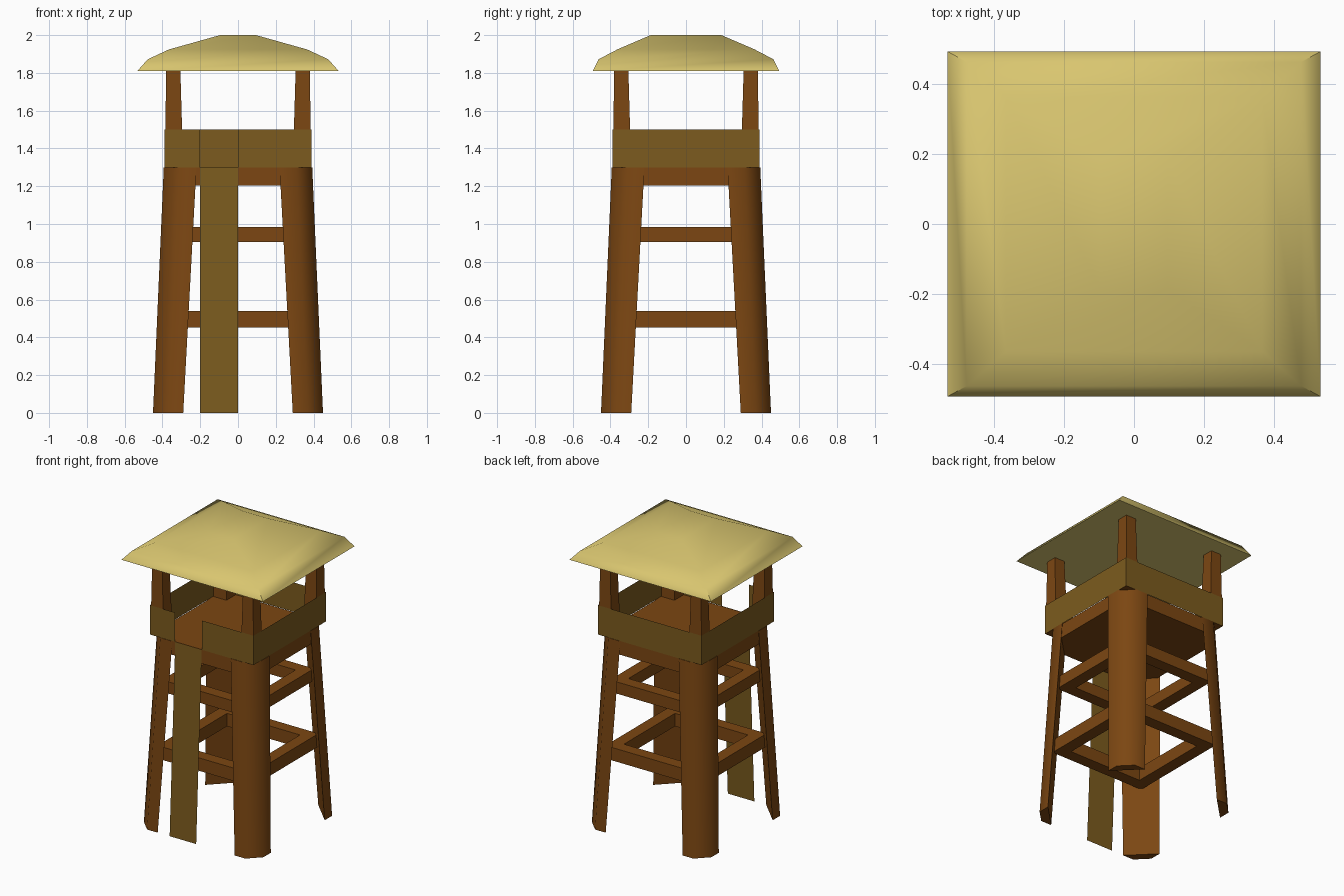
import bpy, bmesh, math

if "Cube" in bpy.data.objects:
    bpy.data.objects.remove(bpy.data.objects["Cube"])


def material(name, rgb):
    m = bpy.data.materials.new(name)
    m.diffuse_color = (*rgb, 1)
    m.use_nodes = True
    m.node_tree.nodes["Principled BSDF"].inputs["Base Color"].default_value = m.diffuse_color
    return m


WOOD = material("wood", (0.20, 0.062, 0.006))
BOARD = material("board", (0.20, 0.105, 0.013))
THATCH = material("thatch", (0.69, 0.56, 0.16))


def finish(name, bm, mat, smooth=None):
    bmesh.ops.recalc_face_normals(bm, faces=bm.faces)
    me = bpy.data.meshes.new(name)
    bm.to_mesh(me)
    bm.free()
    me.materials.append(mat)
    ob = bpy.data.objects.new(name, me)
    bpy.context.collection.objects.link(ob)
    if smooth:
        bpy.context.view_layer.objects.active = ob
        ob.select_set(True)
        bpy.ops.object.shade_smooth_by_angle(angle=math.radians(smooth))
        ob.select_set(False)
    return ob


def loft(name, rings, mat, smooth=None):
    """Capped solid through a list of (z, xy outline)."""
    bm = bmesh.new()
    loops = [[bm.verts.new((x, y, z)) for x, y in pts] for z, pts in rings]
    n = len(loops[0])
    for a, b in zip(loops, loops[1:]):
        for i in range(n):
            j = (i + 1) % n
            bm.faces.new((a[i], a[j], b[j], b[i]))
    bm.faces.new(loops[0])
    bm.faces.new(loops[-1])
    return finish(name, bm, mat, smooth)


def rect(x0, x1, y0, y1):
    return [(x0, y0), (x1, y0), (x1, y1), (x0, y1)]


def panel(name, corners, mat):
    bm = bmesh.new()
    bm.faces.new([bm.verts.new(c) for c in corners])
    return finish(name, bm, mat)


def leg_section(inner, mid, outer, sx, sy):
    pts = [(outer, inner), (outer, mid), (mid, outer), (inner, outer)]
    return [(x * sx, y * sy) for x, y in pts]


# Four splayed legs with a flat inner face, and the roof posts above them
for sx, side in ((-1, "left"), (1, "right")):
    for sy, end in ((-1, "front"), (1, "back")):
        loft(f"{end}_{side}_leg",
             [(0, leg_section(0.29, 0.37, 0.45, sx, sy)),
              (1.3, leg_section(0.22, 0.31, 0.393, sx, sy))], WOOD, 50)
        post = []
        for z, a, b in ((1.3, 0.29, 0.388), (1.81, 0.305, 0.38)):
            post.append((z, rect(a * sx, b * sx, a * sy, b * sy)))
        loft(f"{end}_{side}_post", post, WOOD)

# Two levels of cross bars
C, I = 0.357, 0.275
for level, z0, z1 in (("lower", 0.452, 0.54), ("upper", 0.905, 0.985)):
    k = 0 if level == "lower" else 0.02
    c, i = C - k, I - k
    for s, end, side in ((-1, "front", "left"), (1, "back", "right")):
        ys, xs = sorted((s * i, s * c)), sorted((s * i, s * c))
        bar = rect(-c, c, *ys)
        loft(f"{level}_{end}_bar", [(z0, bar), (z1, bar)], WOOD)
        bar = rect(*xs, -i, i)
        loft(f"{level}_{side}_bar", [(z0, bar), (z1, bar)], WOOD)

# Deck with clipped corners
d, e = 0.387, 0.31
deck = [(-e, -d), (e, -d), (d, -e), (d, e), (e, d), (-e, d), (-d, e), (-d, -e)]
loft("deck", [(1.205, deck), (1.3, deck)], WOOD)


# Thin railing boards, with an opening at the front
def rail(name, a, b):
    panel(name, [(*a, 1.3), (*b, 1.3), (*b, 1.5), (*a, 1.5)], BOARD)


r = 0.39
rail("back_rail", (-r, r), (r, r))
rail("left_rail", (-r, -r), (-r, r))
rail("right_rail", (r, -r), (r, r))
rail("front_left_rail", (-r, -r), (-0.2, -r))
rail("front_right_rail", (0, -r), (r, -r))

# Leaning ladder board
panel("ladder", [(-0.2, -0.45, 0), (0, -0.45, 0), (0, -r, 1.3), (-0.2, -r, 1.3)], BOARD)

# Domed hip roof with a flat underside
profile = [(1.81, 0.533, 0.493), (1.872, 0.478, 0.463),
           (1.924, 0.366, 0.364), (2.0, 0.095, 0.187)]
loft("roof", [(z, rect(-x, x, -y, y)) for z, x, y in profile], THATCH, 60)
